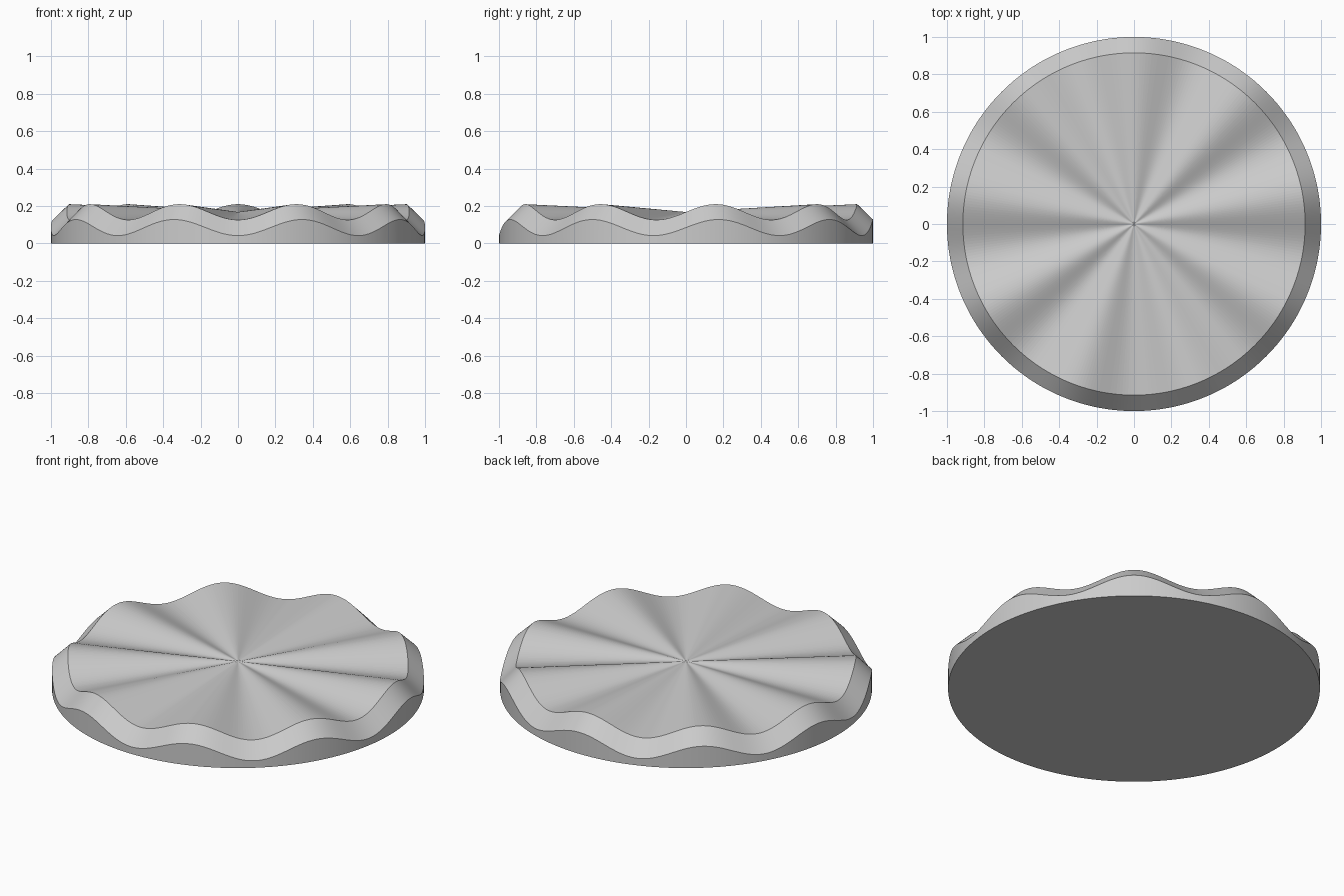
import bpy
import bmesh
from math import cos, sin, pi, tau

if "Cube" in bpy.data.objects:
    bpy.data.objects.remove(bpy.data.objects["Cube"], do_unlink=True)

SEGMENTS = 360
WAVES = 9

# Single plain grey material
grey = bpy.data.materials.new("light grey")
grey.use_nodes = True
colour = (0.6, 0.6, 0.6, 1)
grey.diffuse_color = colour
grey.node_tree.nodes["Principled BSDF"].inputs["Base Color"].default_value = colour

bm = bmesh.new()


def ring(radius, height, wave):
    """Circle of vertices whose height ripples, with a crest at the back."""
    verts = []
    for i in range(SEGMENTS):
        a = tau * i / SEGMENTS
        z = height + wave * cos(WAVES * (a - pi / 2))
        verts.append(bm.verts.new((radius * cos(a), radius * sin(a), z)))
    return verts


base = ring(1, 0, 0)
shoulder = ring(1, 0.085, 0.043)
rim = ring(0.915, 0.168, 0.042)
centre = bm.verts.new((0, 0, 0.168))

# Flat underside
bm.faces.new(base[::-1])

# Upright wall, sloping bevel and fluted top
for i in range(SEGMENTS):
    j = (i + 1) % SEGMENTS
    for low, high in ((base, shoulder), (shoulder, rim)):
        bm.faces.new((low[i], low[j], high[j], high[i])).smooth = True
    bm.faces.new((rim[i], rim[j], centre))

# Crisp edges between the bands
for loop in (base, shoulder, rim):
    for i in range(SEGMENTS):
        bm.edges.get((loop[i], loop[(i + 1) % SEGMENTS])).smooth = False

mesh = bpy.data.meshes.new("fluted_disc")
bm.to_mesh(mesh)
bm.free()
mesh.materials.append(grey)
disc = bpy.data.objects.new("fluted_disc", mesh)
bpy.context.collection.objects.link(disc)
